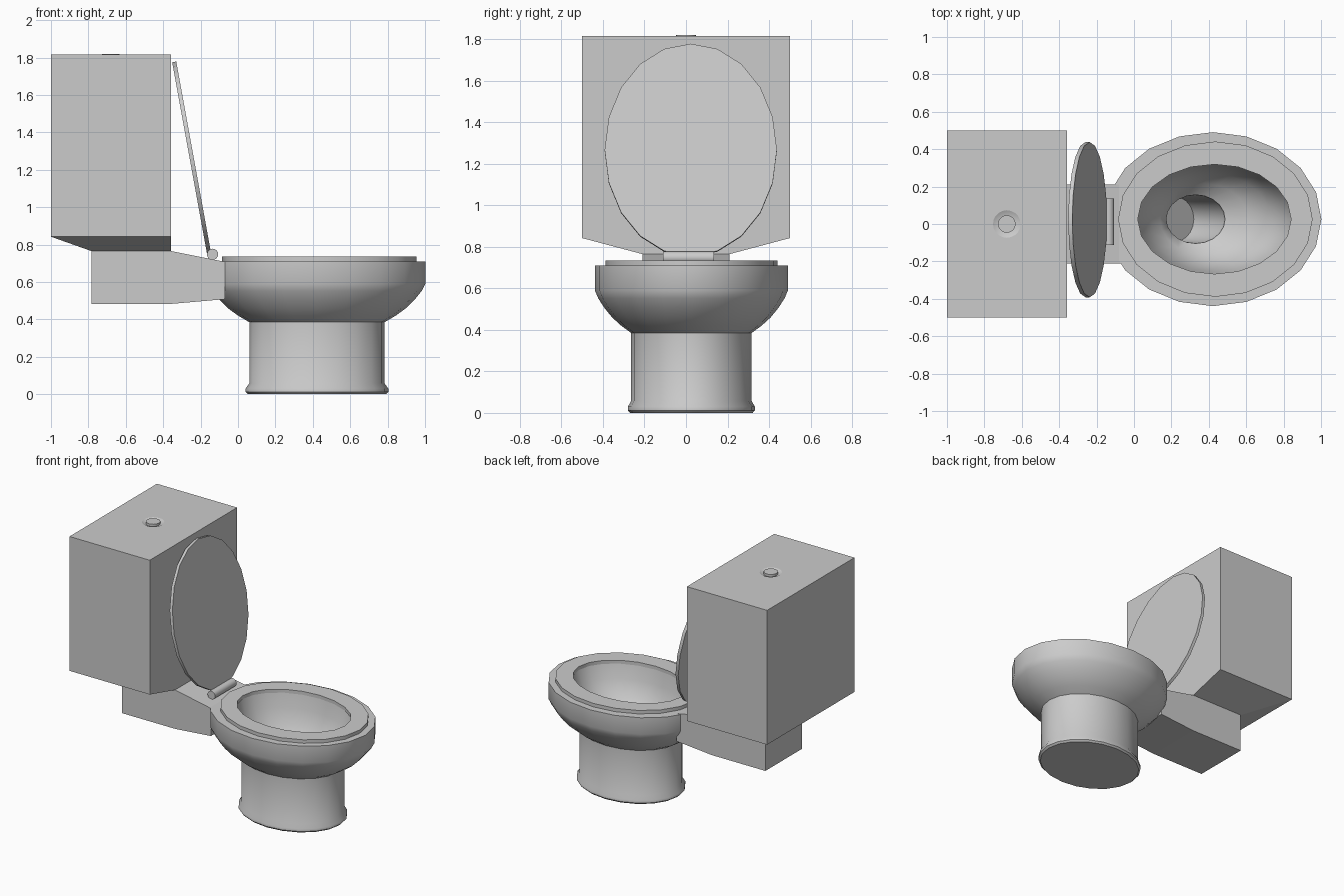
import bpy, bmesh, math
from mathutils import Matrix

if "Cube" in bpy.data.objects:
    bpy.data.objects.remove(bpy.data.objects["Cube"])

N = 20  # sides of every oval


def finish(bm, name, smooth=None):
    bmesh.ops.recalc_face_normals(bm, faces=bm.faces)
    me = bpy.data.meshes.new(name)
    bm.to_mesh(me)
    bm.free()
    ob = bpy.data.objects.new(name, me)
    bpy.context.collection.objects.link(ob)
    if smooth:
        bpy.ops.object.select_all(action='DESELECT')
        ob.select_set(True)
        bpy.context.view_layer.objects.active = ob
        bpy.ops.object.shade_smooth_by_angle(angle=math.radians(smooth))
    return ob


def loft(name, rings, caps=True, closed=False, smooth=30, n=N):
    """Bridge oval rings (cx, cy, rx, ry, z, slope of z along x)."""
    bm = bmesh.new()
    loops = []
    for cx, cy, rx, ry, z, s in rings:
        ang = [2 * math.pi * i / n for i in range(n)]
        loops.append([bm.verts.new((cx + rx * math.cos(t), cy + ry * math.sin(t),
                                    z + s * rx * math.cos(t))) for t in ang])
    pairs = list(zip(loops, loops[1:]))
    if closed:
        pairs.append((loops[-1], loops[0]))
    for a, b in pairs:
        for i in range(n):
            j = (i + 1) % n
            bm.faces.new((a[i], a[j], b[j], b[i]))
    if caps:
        bm.faces.new(loops[0])
        bm.faces.new(loops[-1])
    return finish(bm, name, smooth)


def hull(name, points):
    bm = bmesh.new()
    for p in points:
        bm.verts.new(p)
    bmesh.ops.convex_hull(bm, input=bm.verts)
    bmesh.ops.dissolve_limit(bm, angle_limit=0.01, verts=bm.verts, edges=bm.edges)
    return finish(bm, name)


# Pedestal, outer bowl, rim, inner bowl and slanted drain as one skin
CY = 0.026
outer = [(0.295, 0), (0.306, 0.012), (0.306, 0.03), (0.29, 0.058), (0.29, 0.385),
         (0.338, 0.42), (0.382, 0.46), (0.42, 0.507), (0.449, 0.552),
         (0.465, 0.59), (0.465, 0.71)]
rings = [(0.422, CY, r * 1.247, r, z, 0) for r, z in outer]
rings += [(0.43, CY, 0.415, 0.298, 0.71, 0),
          (0.425, CY, 0.385, 0.28, 0.61, 0),
          (0.41, CY, 0.32, 0.245, 0.50, 0),
          (0.375, CY, 0.235, 0.19, 0.43, 0),
          (0.33, CY, 0.157, 0.13, 0.38, 0),
          (0.325, CY, 0.153, 0.128, 0.34, -0.1),
          (0.22, CY, 0.10, 0.12, 0.22, -1.0)]
loft("bowl", rings, smooth=40)

# Seat ring
loft("seat", [(0.435, CY, 0.52, 0.415, 0.71, 0), (0.435, CY, 0.52, 0.415, 0.735, 0),
              (0.43, CY, 0.41, 0.293, 0.735, 0), (0.43, CY, 0.41, 0.293, 0.71, 0)],
     caps=False, closed=True)

# Raised lid leaning back on the tank
lid = loft("lid", [(0, 0, 0.52, 0.415, -0.011, 0), (0, 0, 0.52, 0.415, 0.011, 0)])
lid.data.transform(Matrix.Translation((-0.248, 0.023, 1.265))
                   @ Matrix.Rotation(math.radians(90 - 10.3), 4, 'Y'))

# Hinge barrel
hinge = loft("hinge", [(0, 0, 0.03, 0.03, -0.123, 0), (0, 0, 0.03, 0.03, 0.123, 0)], n=16)
hinge.data.transform(Matrix.Translation((-0.136, 0.012, 0.748))
                     @ Matrix.Rotation(math.radians(90), 4, 'X'))

# Tank with tapered underside
tank = hull("tank", [(x, y, z) for x in (-1, -0.357) for y in (-0.5, 0.5) for z in (0.842, 1.815)]
            + [(x, y, 0.765) for x in (-0.783, -0.357) for y in (-0.21, 0.21)])

# Neck joining tank to bowl
hull("neck", [(x, y, z) for y in (-0.21, 0.21) for x, z in
              ((-0.783, 0.483), (-0.783, 0.765), (-0.357, 0.765),
               (-0.07, 0.708), (-0.07, 0.508), (-0.357, 0.483))])

# Shallow dished recess for the flush button
cutter = loft("recess_cutter", [(-0.68, 0, 0.048, 0.048, 1.803, 0), (-0.68, 0, 0.08, 0.08, 1.818, 0)])
cutter.hide_render = True
cutter.hide_viewport = True
cut = tank.modifiers.new("recess", 'BOOLEAN')
cut.operation = 'DIFFERENCE'
cut.solver = 'EXACT'
cut.object = cutter

# Flush button
loft("flush_button", [(-0.68, 0, 0.047, 0.047, 1.79, 0), (-0.68, 0, 0.047, 0.047, 1.82, 0)])
